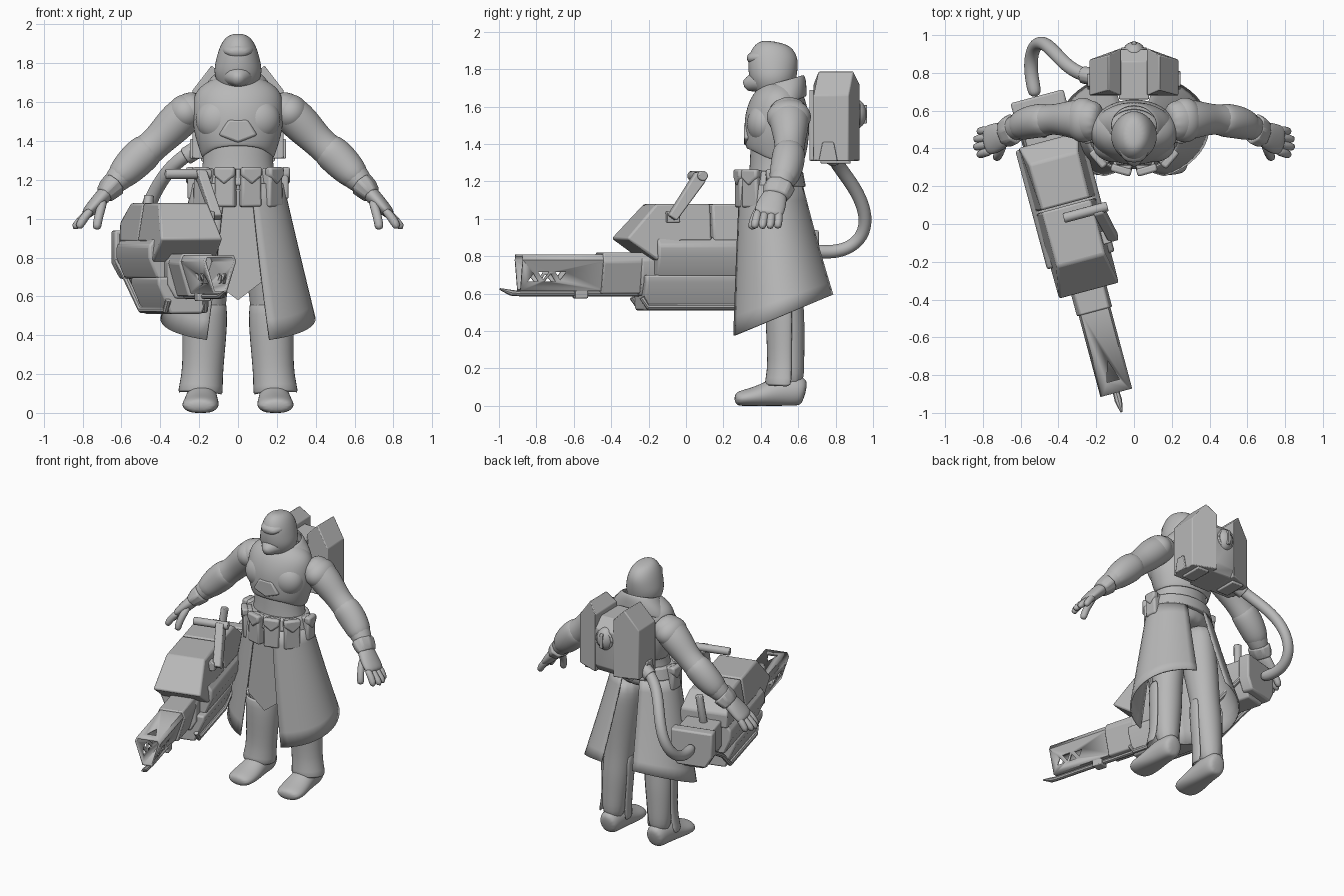
import bpy, bmesh, math
from mathutils import Vector, Matrix

if "Cube" in bpy.data.objects:
    bpy.data.objects.remove(bpy.data.objects["Cube"])

GREY = bpy.data.materials.new("plain_grey")
GREY.diffuse_color = (0.48, 0.48, 0.48, 1)
GREY.use_nodes = True
GREY.node_tree.nodes["Principled BSDF"].inputs["Base Color"].default_value = GREY.diffuse_color
# Weapon frame: its own -y points along the barrel
GUN = Matrix.Translation((-0.333, 0, 0)) @ Matrix.Rotation(math.radians(15), 4, 'Z')


def finish(name, bm, mirror=False, subsurf=0, bevel=0, solid=0, matrix=None):
    bmesh.ops.recalc_face_normals(bm, faces=bm.faces[:])
    me = bpy.data.meshes.new(name)
    bm.to_mesh(me)
    bm.free()
    me.materials.append(GREY)
    ob = bpy.data.objects.new(name, me)
    bpy.context.collection.objects.link(ob)
    if matrix:
        ob.matrix_world = matrix
    bpy.ops.object.select_all(action='DESELECT')
    ob.select_set(True)
    bpy.context.view_layer.objects.active = ob
    if subsurf:
        bpy.ops.object.shade_smooth()
    else:
        bpy.ops.object.shade_smooth_by_angle(angle=math.radians(35))
    if solid:
        ob.modifiers.new("solid", 'SOLIDIFY').thickness = solid
    if bevel:
        m = ob.modifiers.new("bevel", 'BEVEL')
        m.width, m.segments, m.limit_method = bevel, 2, 'ANGLE'
    if subsurf:
        m = ob.modifiers.new("subsurf", 'SUBSURF')
        m.levels = m.render_levels = subsurf
    if mirror:
        ob.modifiers.new("mirror", 'MIRROR')
    return ob


def loft(name, rings, ref=(1, 0, 0), sides=12, caps=True, edit=None, **kw):
    """Skin of ellipses along a path; each ring is x, y, z, radius along ref, other radius."""
    bm = bmesh.new()
    P = [Vector(r[:3]) for r in rings]
    loops = []
    for i, r in enumerate(rings):
        t = (P[min(i + 1, len(P) - 1)] - P[max(i - 1, 0)]).normalized()
        u = Vector(ref)
        u = (u - t * u.dot(t)).normalized()
        v = t.cross(u)
        loops.append([bm.verts.new(P[i] + u * r[3] * math.cos(a) + v * r[4] * math.sin(a))
                      for a in (2 * math.pi * k / sides for k in range(sides))])
    for a, b in zip(loops, loops[1:]):
        for k in range(sides):
            bm.faces.new((a[k], a[k - 1], b[k - 1], b[k]))
    if caps:
        bm.faces.new(loops[0])
        bm.faces.new(loops[-1])
    if edit:
        edit(bm)
    return finish(name, bm, **kw)


def pipe(name, pts, r, ref=(0.3, 0.2, 1), **kw):
    return loft(name, [(*p, r, r) for p in pts], ref=ref, **kw)


def prism(name, pts, axis, lo, hi, edit=None, caps=True, **kw):
    put = {'x': lambda a, b, c: (c, a, b), 'y': lambda a, b, c: (a, c, b),
           'z': lambda a, b, c: (a, b, c)}[axis]
    bm = bmesh.new()
    A, B = [[bm.verts.new(put(a, b, c)) for a, b in pts] for c in (lo, hi)]
    for k in range(len(pts)):
        bm.faces.new((A[k], A[k - 1], B[k - 1], B[k]))
    if caps:
        bm.faces.new(A)
    bm.faces.new(B)
    if edit:
        edit(bm)
    return finish(name, bm, **kw)


def ball(name, loc, size, **kw):
    bm = bmesh.new()
    bmesh.ops.create_uvsphere(bm, u_segments=24, v_segments=14, radius=1,
                              matrix=Matrix.Translation(loc) @ Matrix.Diagonal((*size, 1)))
    return finish(name, bm, **kw)


def box(x0, x1, y0, y1):
    return [(x0, y0), (x1, y0), (x1, y1), (x0, y1)]


def column(rows):
    return [(0, y, z, rx, ry) for z, y, rx, ry in rows]


# Torso and chest armour
loft("torso", column([(1.08, .47, .21, .15), (1.2, .47, .2, .14), (1.3, .47, .18, .13), (1.4, .48, .19, .14),
                      (1.55, .5, .2, .14), (1.66, .51, .17, .11), (1.74, .5, .09, .09)]), sides=16, subsurf=2)


def arch(bm):
    for v in bm.verts:
        if v.co.z < 1.34 and v.co.y < .48:
            v.co.z += max(0, .08 * (1 - (v.co.x / .19) ** 2))


loft("chest_armour", column([(1.31, .485, .19, .15), (1.36, .485, .205, .165), (1.45, .485, .235, .178),
                             (1.55, .487, .24, .178), (1.63, .498, .235, .155), (1.68, .51, .2, .125),
                             (1.72, .515, .13, .1)]), sides=16, caps=False, edit=arch, solid=.012, subsurf=2)
ball("chest_plate", (.1, .42, 1.51), (.12, .095, .115), mirror=True, subsurf=1)
prism("sternum_plate", [(-.1, 1.43), (0, 1.39), (.1, 1.43), (.05, 1.51), (-.05, 1.51)], 'y', .31, .36, bevel=.012)


# Raised cowl, higher at the back
def tilt(bm):
    for v in bm.verts:
        v.co.z += (v.co.y - .5) * .4


loft("cowl", column([(1.6, .51, .22, .14), (1.655, .512, .195, .135), (1.7, .515, .155, .13),
                     (1.735, .52, .125, .115)]), sides=16, caps=False, edit=tilt, solid=.012, subsurf=2)

# Hooded helmet with a pointed mask
loft("helmet", column([(1.65, .47, .08, .08), (1.7, .47, .11, .11), (1.755, .465, .128, .13), (1.81, .465, .118, .136),
                       (1.87, .465, .102, .135), (1.922, .47, .077, .105), (1.948, .475, .04, .06)]), sides=16, subsurf=2)
loft("brow", [(0, .44, 1.865, .1, .055), (0, .37, 1.865, .08, .04), (0, .325, 1.85, .045, .025)], subsurf=2)
loft("mask", [(0, .45, 1.735, .115, .08), (0, .375, 1.735, .085, .065), (0, .335, 1.72, .05, .045),
              (0, .31, 1.705, .02, .028)], sides=8, subsurf=1)

# Arms, cuffs and hands
loft("arm", [(.17, .54, 1.59, .1, .085), (.25, .55, 1.56, .115, .1), (.325, .555, 1.49, .105, .105),
             (.41, .555, 1.4, .08, .083), (.48, .55, 1.34, .085, .088), (.55, .54, 1.275, .085, .09),
             (.62, .515, 1.2, .07, .07), (.68, .485, 1.14, .055, .045)], ref=(0, 1, 0), sides=14, mirror=True, subsurf=2)
ball("shoulder_pad", (.27, .55, 1.545), (.095, .12, .095), mirror=True, subsurf=1)
loft("elbow_sleeve", [(.43, .553, 1.385, .088, .088), (.5, .548, 1.325, .094, .1), (.57, .535, 1.255, .09, .092),
                      (.64, .505, 1.18, .072, .065)], ref=(0, 1, 0), mirror=True, subsurf=2)
loft("cuff", [(.635, .505, 1.18, .085, .068), (.665, .49, 1.15, .085, .062), (.69, .48, 1.12, .075, .05)],
     ref=(0, 1, 0), sides=8, mirror=True, bevel=.01)
loft("palm", [(.66, .485, 1.15, .06, .045), (.71, .465, 1.1, .078, .042), (.755, .447, 1.05, .085, .036),
              (.79, .438, 1.015, .075, .028)], ref=(0, 1, 0), mirror=True, subsurf=2)
for i in range(4):
    y, tip = .388 + .036 * i, (.825, .852, .85, .825)[i]
    pipe(f"finger_{i + 1}", [(.75, y, 1.05), (.795, y - .01 + .003 * i, 1.005),
                             (tip, y - .025 + .006 * i, .945)], .025, sides=8, mirror=True, subsurf=1)
pipe("thumb", [(.69, .43, 1.1), (.71, .38, 1.04), (.722, .36, .99), (.73, .35, .94)], .026, sides=8, mirror=True, subsurf=1)

# Legs, greaves and boots
loft("leg", [(.1, .49, 1.12, .1, .14), (.12, .5, .95, .115, .14), (.145, .515, .75, .112, .12), (.16, .53, .56, .1, .1),
             (.17, .545, .42, .1, .095), (.18, .555, .25, .085, .08), (.185, .56, .08, .075, .075)], mirror=True, subsurf=2)


def open_back(bm):
    bmesh.ops.delete(bm, geom=[f for f in bm.faces if f.calc_center_median().y > .56], context='FACES')
    for v in bm.verts:  # hem dips at the outer side
        if v.co.z < .12:
            v.co.z += .05 * (.2 - v.co.x) if v.co.x < .2 else -.1 * (v.co.x - .2)


loft("greave", [(.172, .53, .57, .118, .108), (.172, .53, .45, .12, .108), (.177, .53, .3, .11, .098),
                (.185, .53, .18, .108, .098), (.195, .525, .1, .122, .112)],
     sides=16, caps=False, edit=open_back, solid=.018, mirror=True, subsurf=1)


def flat_sole(bm):
    for v in bm.verts:
        v.co.z = max(v.co.z, 0)


loft("boot", [(.185, .64, .07, .05, .06), (.185, .61, .08, .075, .09), (.187, .5, .08, .082, .09),
              (.19, .4, .05, .095, .062), (.195, .31, .04, .1, .048), (.198, .258, .033, .07, .036)],
     edit=flat_sole, mirror=True, subsurf=2)

# Split long coat
bm = bmesh.new()
grid = []
for i in range(19):
    f = i / 18
    row = []
    for j in range(9):
        s = j / 8
        a = math.radians(17 + 7 * s + f * (146 - 8 * s))
        x, y = (.235 + .165 * s) * math.sin(a), .455 + .06 * s - (.178 + .109 * s) * math.cos(a)
        hem = .375 + (y - .25) * .41
        row.append(bm.verts.new((x, y, 1.18 + (hem - 1.18) * s)))
    grid.append(row)
for a, b in zip(grid, grid[1:]):
    for j in range(8):
        bm.faces.new((a[j], b[j], b[j + 1], a[j + 1]))
finish("coat", bm, solid=.01, mirror=True)
prism("front_cloth", [(-.1, 1.15), (.1, 1.15), (.13, .68), (0, .58), (-.13, .68)], 'y', .3, .312)

# Belt with pouches
loft("belt", column([(1.17, .465, .238, .176), (1.255, .465, .215, .16)]), sides=24, bevel=.01)
for i, (deg, w, z0) in enumerate([(16, .055, 1.06), (50, .055, 1.06), (92, .045, 1.1)]):
    a = math.radians(deg)
    spot = Matrix.Translation((.225 * math.sin(a), .465 - .165 * math.cos(a), 0)) @ Matrix.Rotation(a, 4, 'Z')
    for part, prof, lo, hi in (("pouch", [(-w, z0), (w, z0), (w * .9, 1.26), (-w * .9, 1.26)], -.035, .03),
                               ("pouch_flap", [(-w, 1.265), (w, 1.265), (w, 1.22), (0, 1.175), (-w, 1.22)], -.043, .0)):
        bm_edit = lambda b: bmesh.ops.transform(b, matrix=spot, verts=b.verts[:])
        prism(f"{part}_{i + 1}", prof, 'y', lo, hi, edit=bm_edit, mirror=True, bevel=.012)


# Backpack with twin peaked tanks, centre block and valve
def chamfer(bm):
    for v in bm.verts:
        if v.co.x > .2 and v.co.y > .85:
            v.co.y -= .06
        if v.co.z > 1.75:
            v.co.y = .71 if v.co.y < .8 else .895


prism("pack_tank", [(.07, 1.31), (.235, 1.31), (.235, 1.66), (.135, 1.79), (.07, 1.72)], 'y', .68, .93,
      edit=chamfer, mirror=True, bevel=.006)
prism("pack_centre", [(.66, 1.31), (.89, 1.31), (.925, 1.36), (.925, 1.62), (.86, 1.69), (.66, 1.69)], 'x', -.08, .08, bevel=.006)
ball("pack_valve", (0, .905, 1.56), (.062, .06, .08))
pipe("valve_ring", [(0, .89, 1.56), (0, .935, 1.56)], .068, sides=16, bevel=.006)
prism("valve_rib", box(-.012, .012, .93, .968), 'z', 1.51, 1.61, bevel=.005)
prism("pack_bracket", [(.71, 1.31), (.81, 1.31), (.79, 1.41), (.73, 1.41)], 'x', .225, .247, mirror=True, bevel=.005)
prism("pack_foot", box(.1, .19, .72, .88), 'z', 1.295, 1.32, mirror=True, bevel=.006)
pipe("hose", [(-.2, .78, 1.37), (-.28, .79, 1.32), (-.36, .84, 1.25), (-.43, .92, 1.14), (-.485, .968, 1.01),
              (-.53, .945, .9), (-.55, .86, .835), (-.54, .76, .82), (-.52, .67, .83)], .038, ref=(1, .3, 0), subsurf=2)
pipe("hose_socket", [(-.19, .775, 1.37), (-.27, .79, 1.32)], .047, bevel=.006)

# Weapon body
g = dict(matrix=GUN)
prism("lower_body", [(-.085, .51), (.085, .51), (.15, .66), (.15, .7), (-.15, .7), (-.15, .66)], 'y', -.26, .28, bevel=.012, **g)
prism("middle_body", [(-.14, .69), (.14, .69), (.185, .8), (.185, .86), (.15, .9), (-.15, .9), (-.185, .86), (-.185, .8)],
      'y', -.2, .45, bevel=.012, **g)
prism("tail_block", [(-.07, .66), (.07, .66), (.12, .75), (.12, .93), (-.12, .93), (-.12, .75)], 'y', .2, .65, bevel=.01, **g)


def taper(bm):
    for v in bm.verts:
        if v.co.z > 1:
            v.co.x *= .8


prism("upper_body", [(-.37, .895), (-.2, 1.08), (.1, 1.08), (.1, .88), (-.07, .88), (-.2, .775)], 'x', -.165, .165,
      edit=taper, bevel=.012, **g)
prism("rear_cover", [(.11, .88), (.11, 1.08), (.36, 1.08), (.46, .98), (.46, .88)], 'x', -.165, .165, edit=taper, bevel=.012, **g)
prism("tail_plate", [(-.1, .69), (.1, .69), (.145, .77), (.145, .94), (-.145, .94), (-.145, .77)], 'y', .62, .70, bevel=.012, **g)
pipe("rear_grip", [(-.02, .5, .88), (.01, .52, 1.12)], .026, bevel=.005, **g)
for s in (-1, 1):
    pipe("side_rail", [(s * .1, -.27, .58), (s * .105, -.24, .53), (s * .105, .25, .53), (s * .125, .45, .68),
                       (s * .13, .63, .78)], .016, sides=8, **g)

# Carrying handle
pipe("handle_bar", [(-.03, .04, 1.23), (.21, .04, 1.23)], .027, bevel=.006, **g)


def lean(bm):
    for v in bm.verts:
        v.co.x -= (v.co.z - 1) * .17


prism("handle_arm", [(-.15, 1.02), (-.11, .99), (.06, 1.2), (.06, 1.25), (.01, 1.25)], 'x', .17, .225, edit=lean, bevel=.008, **g)
prism("handle_mount", box(-.15, -.08, .98, 1.04), 'x', .1, .18, bevel=.006, **g)

# Barrel: shroud, hollow tapered muzzle with triangular vents
prism("barrel_collar", [(-.1, .66), (-.06, .59), (.06, .59), (.1, .66), (.1, .78), (.07, .82), (-.07, .82), (-.1, .78)],
      'y', -.27, -.19, bevel=.008, **g)
prism("barrel_shroud", [(-.05, .6), (.05, .6), (.098, .77), (.08, .82), (-.08, .82), (-.098, .77)], 'y', -.48, -.2, bevel=.008, **g)
barrel = prism("barrel", [(-.035, .615), (.035, .615), (.087, .78), (.075, .81), (-.075, .81), (-.087, .78)],
               'y', -.925, -.45, caps=False, solid=.014, **g)


def cutter(pts, axis, lo, hi):
    c = prism("vent_cutter", pts, axis, lo, hi, **g)
    c.hide_render = True
    c.display_type = 'WIRE'
    c.hide_set(True)
    m = barrel.modifiers.new("vent", 'BOOLEAN')
    m.operation, m.object, m.solver = 'DIFFERENCE', c, 'EXACT'


for y, z, d in ((-.86, .665, 1), (-.805, .715, -1), (-.765, .665, 1), (-.71, .715, -1)):
    cutter([(y - .03, z), (y + .03, z), (y, z + .042 * d)], 'x', -.2, .2)
cutter([(-.035, -.86), (.035, -.86), (0, -.75)], 'z', .75, .9)
pipe("inner_barrel", [(0, -.6, .72), (0, -.45, .72)], .028, **g)

# Under-barrel rod with pointed tip and clip
loft("igniter_rod", [(0, -.2, .6, .018, .014), (0, -.92, .6, .018, .014), (0, -.97, .605, .02, .016),
                     (0, -1.03, .625, .006, .005)], sides=8, **g)
prism("rod_clip", box(-.035, .035, -.62, -.55), 'z', .575, .625, bevel=.006, **g)
